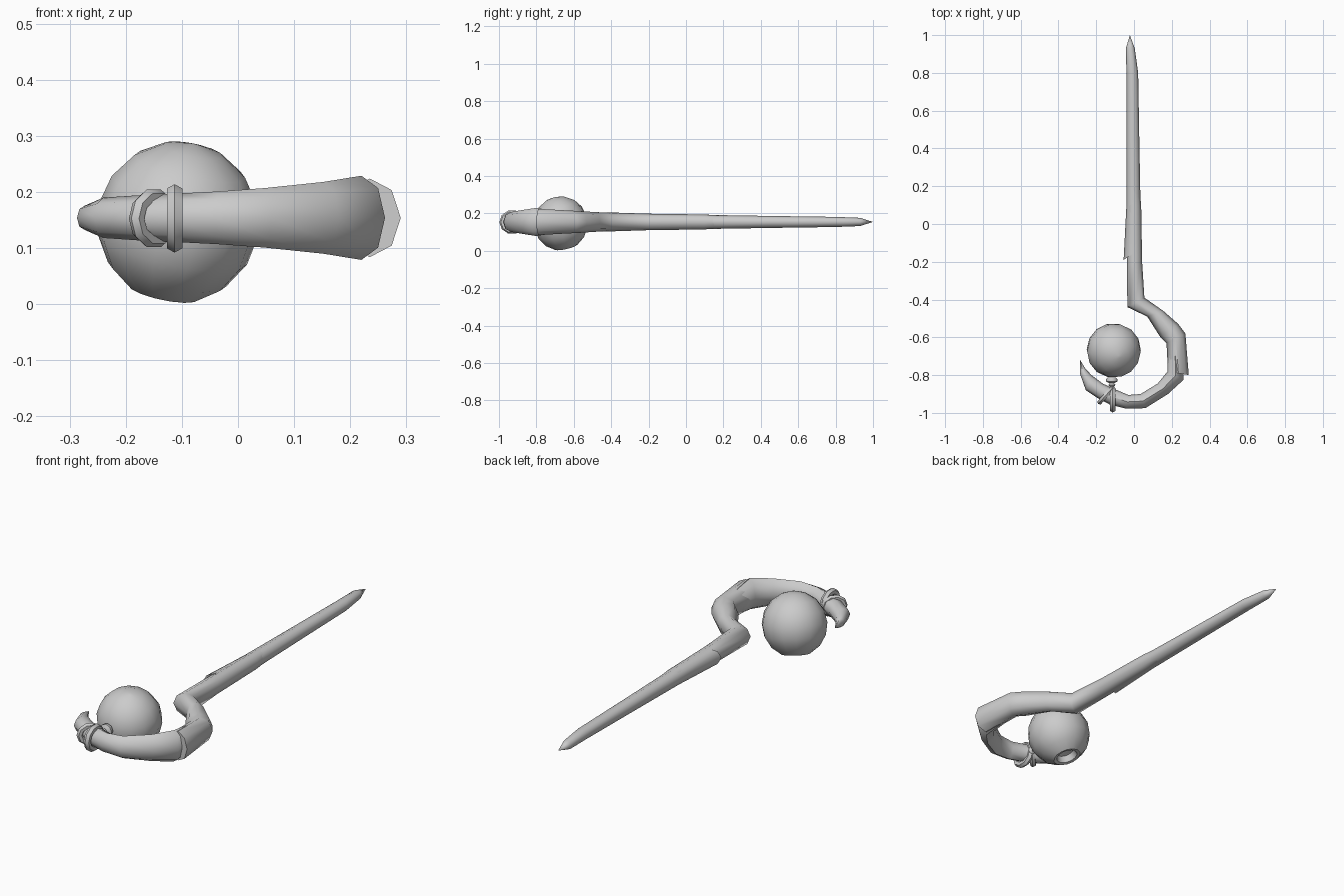
import bpy, bmesh, math
from mathutils import Vector, Matrix

if "Cube" in bpy.data.objects:
    bpy.data.objects.remove(bpy.data.objects["Cube"])

MID = 0.154  # height of the staff's centre plane


def finish(name, bm, angle=50):
    bmesh.ops.recalc_face_normals(bm, faces=bm.faces)
    me = bpy.data.meshes.new(name)
    bm.to_mesh(me)
    bm.free()
    ob = bpy.data.objects.new(name, me)
    bpy.context.collection.objects.link(ob)
    bpy.ops.object.select_all(action='DESELECT')
    ob.select_set(True)
    bpy.context.view_layer.objects.active = ob
    bpy.ops.object.shade_smooth_by_angle(angle=math.radians(angle))
    return ob


def skin(bm, rings):
    n = len(rings[0])
    for a, b in zip(rings, rings[1:]):
        for i in range(n):
            j = (i + 1) % n
            bm.faces.new((a[i], a[j], b[j], b[i]))


def branch(name, sections, tip=None, sides=8):
    """Tube through (left x, left y, right x, right y, half height) sections."""
    bm = bmesh.new()
    rings = []
    for lx, ly, rx, ry, h in sections:
        c = Vector(((lx + rx) / 2, (ly + ry) / 2, MID))
        v = Vector(((rx - lx) / 2, (ry - ly) / 2, 0))
        rings.append([bm.verts.new(c + v * math.cos(t) + Vector((0, 0, h * math.sin(t))))
                      for t in (2 * math.pi * i / sides for i in range(sides))])
    skin(bm, rings)
    bm.faces.new(rings[0])
    if tip:
        p = bm.verts.new((tip[0], tip[1], MID))
        for i in range(sides):
            bm.faces.new((rings[-1][i], rings[-1][(i + 1) % sides], p))
    else:
        bm.faces.new(rings[-1])
    return finish(name, bm)


def lathe(name, profile, origin, axis, sides):
    """Spin (radius, height) points about an axis."""
    bm = bmesh.new()
    rot = Vector((0, 0, 1)).rotation_difference(Vector(axis)).to_matrix()
    rings = [[bm.verts.new(Vector(origin) + rot @ Vector((r * math.cos(t), r * math.sin(t), z)))
              for t in (2 * math.pi * i / sides for i in range(sides))] for r, z in profile]
    skin(bm, rings)
    bm.faces.new(rings[0])
    bm.faces.new(rings[-1])
    return finish(name, bm)


def loop(name, centre, major_y, major_z, minor, turn, segs=10, sides=6):
    """Oval cord ring whose axis lies along x before turning."""
    bm = bmesh.new()
    rot = Matrix.Rotation(math.radians(turn), 3, 'Z')
    rings = []
    for i in range(segs):
        a = 2 * math.pi * i / segs
        ring = []
        for k in range(sides):
            b = 2 * math.pi * k / sides
            d = minor * math.cos(b)
            p = Vector((minor * math.sin(b), (major_y + d) * math.cos(a), (major_z + d) * math.sin(a)))
            ring.append(bm.verts.new(Vector(centre) + rot @ p))
        rings.append(ring)
    skin(bm, rings + rings[:1])
    return finish(name, bm)


# Pointed upper shaft
branch("upper_shaft", [
    (-.055, -.19, .038, -.13, .042), (-.04, .10, .035, .08, .038),
    (-.04, .45, .028, .45, .032), (-.04, .80, .022, .80, .027),
    (-.043, .93, .004, .93, .022)], tip=(-.022, 1.0))

# Lower shaft bending into the outer crook
branch("crook", [
    (-.03, .25, .026, .22, .033), (-.038, .08, .038, .10, .040),
    (-.038, -.20, .043, -.20, .044), (-.035, -.44, .055, -.39, .051),
    (.07, -.49, .155, -.46, .052), (.14, -.60, .235, -.53, .058),
    (.172, -.63, .272, -.58, .060), (.18, -.78, .29, -.80, .070)])

# Curled hook ending in a claw
branch("hook", [
    (.178, -.64, .255, -.62, .050), (.178, -.78, .262, -.825, .075),
    (.125, -.845, .18, -.90, .064), (.035, -.90, .06, -.975, .053),
    (-.03, -.905, -.04, -.978, .047), (-.10, -.875, -.13, -.955, .043),
    (-.165, -.845, -.195, -.92, .040), (-.225, -.80, -.255, -.88, .036),
    (-.258, -.765, -.287, -.79, .022)], tip=(-.285, -.72))

# Cord wraps around the hook
loop("cord_wrap_straight", (-.113, -.93, .153), .052, .048, .016, 0)
loop("cord_wrap_slanted", (-.15, -.908, .153), .046, .040, .014, -42)

# Hanger between cord and orb
lathe("hanger", [(.012, 0), (.020, .01), (.020, .018), (.011, .026), (.019, .036),
                 (.012, .045), (.030, .054), (.030, .066), (.022, .075)],
      (-.117, -.888, .15), (0, 1, 0), 8)

# Orb with a recessed opening underneath
R = .145
profile = [(.008, R)] + [(R * math.sin(a), R * math.cos(a))
           for a in (math.radians(d) for d in range(22, 155, 22))]
profile += [(R * .44, -R * .90), (R * .34, -R * .88), (R * .27, -R * .68), (.008, -R * .62)]
lathe("orb", profile, (-.107, -.67, .146), Vector((.2, -.22, .95)).normalized(), 14)
